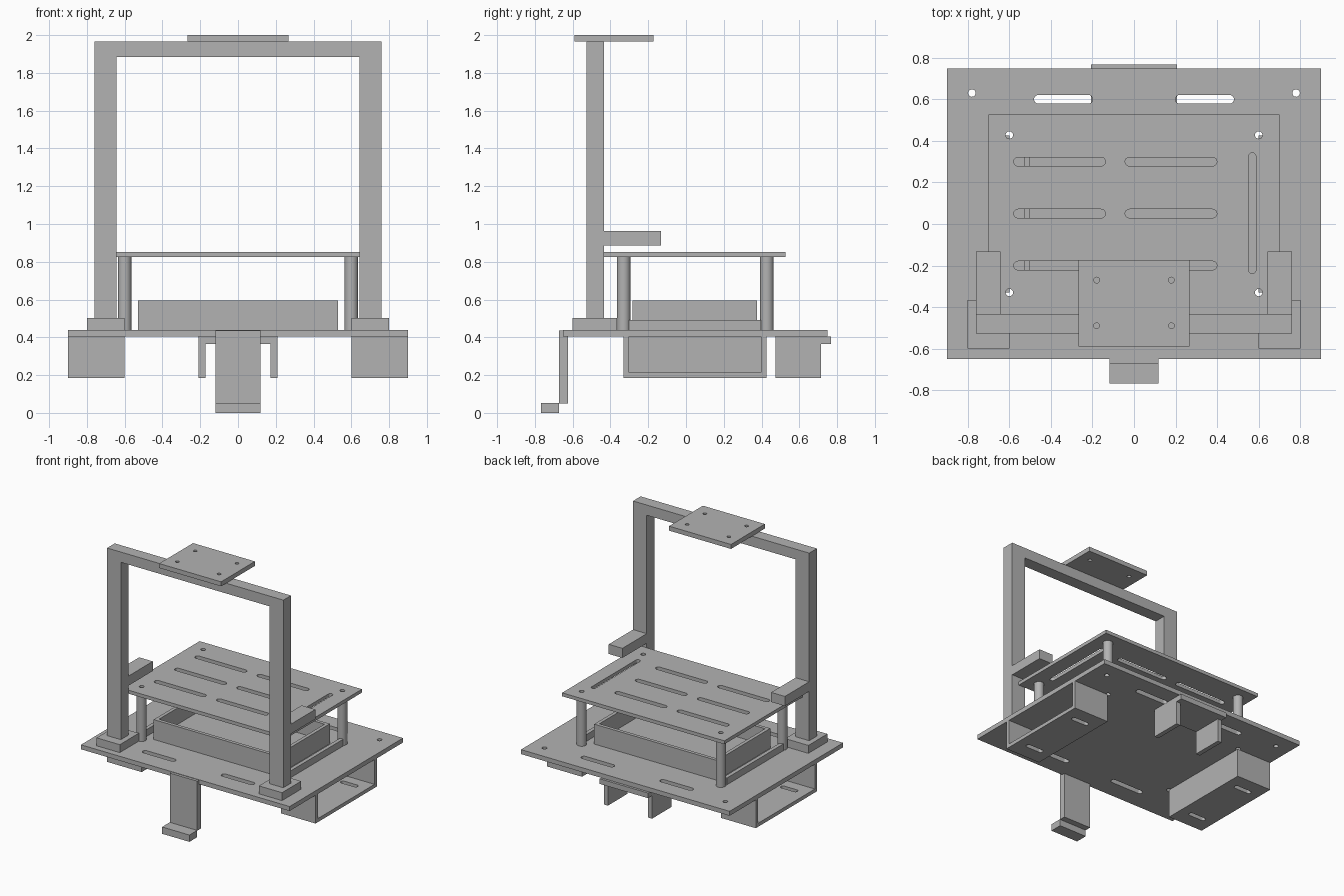
import bpy, bmesh
from math import pi, sin, cos
from mathutils import Matrix, Vector

cube = bpy.data.objects.get("Cube")
if cube:
    bpy.data.objects.remove(cube, do_unlink=True)

grey = bpy.data.materials.new("matte_grey")
grey.use_nodes = True
grey.diffuse_color = (0.45, 0.45, 0.45, 1)
grey.node_tree.nodes["Principled BSDF"].inputs["Base Color"].default_value = grey.diffuse_color


def finish(name, bm):
    bmesh.ops.remove_doubles(bm, verts=bm.verts, dist=0.0001)
    bmesh.ops.recalc_face_normals(bm, faces=bm.faces)
    mesh = bpy.data.meshes.new(name)
    bm.to_mesh(mesh)
    bm.free()
    mesh.materials.clear()
    mesh.materials.append(grey)
    obj = bpy.data.objects.new(name, mesh)
    bpy.context.collection.objects.link(obj)
    return obj


def box(name, x, y, z):
    bm = bmesh.new()
    size = Vector((x[1] - x[0], y[1] - y[0], z[1] - z[0]))
    mid = Vector((sum(x), sum(y), sum(z))) / 2
    bmesh.ops.create_cube(bm, size=1)
    bmesh.ops.scale(bm, vec=size, verts=bm.verts)
    bmesh.ops.translate(bm, vec=mid, verts=bm.verts)
    return finish(name, bm)


def rect(x, y):
    return [(x[0], y[0]), (x[1], y[0]), (x[1], y[1]), (x[0], y[1])]


def slot(cx, cy, length, radius, along_y=False):
    # rounded slot outline; a length of 0 gives a round hole
    pts = []
    for side, start in ((1, -pi / 2), (-1, pi / 2)):
        for i in range(9 if length else 8):
            a = start + pi * i / 8
            p = (side * length / 2 + radius * cos(a), radius * sin(a))
            pts.append((cx - p[1], cy + p[0]) if along_y else (cx + p[0], cy + p[1]))
    return pts


def plate(name, outline, holes, z, turn=None):
    # flat outline with holes, given thickness
    curve = bpy.data.curves.new(name, "CURVE")
    curve.dimensions = "2D"
    curve.fill_mode = "BOTH"
    curve.extrude = (z[1] - z[0]) / 2
    for pts in [outline] + holes:
        s = curve.splines.new("POLY")
        s.points.add(len(pts) - 1)
        for point, (px, py) in zip(s.points, pts):
            point.co = (px, py, 0, 1)
        s.use_cyclic_u = True
    temp = bpy.data.objects.new(name + "_outline", curve)
    bpy.context.collection.objects.link(temp)
    graph = bpy.context.evaluated_depsgraph_get()
    mesh = bpy.data.meshes.new_from_object(temp.evaluated_get(graph))
    bm = bmesh.new()
    bm.from_mesh(mesh)
    bpy.data.objects.remove(temp, do_unlink=True)
    bpy.data.meshes.remove(mesh)
    for face in bm.faces:
        face.smooth = False
    bmesh.ops.translate(bm, verts=bm.verts, vec=(0, 0, sum(z) / 2))
    if turn:
        bmesh.ops.transform(bm, matrix=turn, verts=bm.verts)
    return finish(name, bm)


def smooth(obj):
    bpy.ops.object.select_all(action="DESELECT")
    obj.select_set(True)
    bpy.context.view_layer.objects.active = obj
    bpy.ops.object.shade_smooth_by_angle()


SIDES = ((-1, "right"), (1, "left"))
posts = [(x, y) for x in (-0.6, 0.6) for y in (-0.33, 0.428)]
post_holes = [slot(x, y, 0, 0.018) for x, y in posts]

# base plate with slots and corner holes
base_holes = [slot(s * 0.34, y, 0.24, 0.021) for s in (-1, 1) for y in (-0.485, 0.6)]
base_holes += [slot(s * 0.78, 0.63, 0, 0.018) for s in (-1, 1)]
plate("base_plate", rect((-0.9, 0.9), (-0.65, 0.748)), base_holes + post_holes, (0.405, 0.44))

# upper shelf on hollow standoffs
shelf_holes = [slot(x, y, 0.4, 0.021) for x in (-0.358, 0.178) for y in (-0.2, 0.05, 0.3)]
shelf_holes.append(slot(0.569, 0.052, 0.545, 0.018, True))
plate("upper_shelf", rect((-0.7, 0.7), (-0.433, 0.527)), shelf_holes + post_holes, (0.825, 0.852))
for i, (x, y) in enumerate(posts):
    smooth(plate(f"standoff_{i + 1}", slot(x, y, 0, 0.036), [slot(x, y, 0, 0.018)], (0.44, 0.825)))

# open tray on the base
plate("tray_wall", rect((-0.53, 0.53), (-0.282, 0.375)),
      [rect((-0.503, 0.503), (-0.255, 0.348))], (0.44, 0.595))
box("tray_floor", (-0.503, 0.503), (-0.255, 0.348), (0.44, 0.467))

# tall arch, drawn flat then stood upright
arch = [(-0.76, 0.44), (-0.642, 0.44), (-0.642, 1.885), (0.642, 1.885),
        (0.642, 0.44), (0.76, 0.44), (0.76, 1.965), (-0.76, 1.965)]
plate("arch", arch, [], (0.433, 0.527), Matrix.Rotation(pi / 2, 4, "X"))

# top mounting plate
plate("mounting_plate", rect((-0.267, 0.267), (-0.59, -0.173)),
      [slot(s * 0.18, y, 0, 0.014) for s in (-1, 1) for y in (-0.27, -0.49)], (1.965, 2.0))

# mirrored parts
for s, side in SIDES:
    def span(a, b):
        return tuple(sorted((s * a, s * b)))
    box(side + "_arch_foot", span(0.6, 0.8), (-0.6, -0.365), (0.44, 0.502))
    box(side + "_arch_arm", span(0.642, 0.76), (-0.433, -0.133), (0.887, 0.962))
    box(side + "_side_strip", span(0.6, 0.63), (-0.302, 0.397), (0.44, 0.493))
    # under-slung housing, open outward
    box(side + "_housing_inner_wall", span(0.6, 0.63), (-0.33, 0.425), (0.185, 0.405))
    for end, y in (("front", (-0.33, -0.302)), ("back", (0.397, 0.425))):
        box(f"{side}_housing_{end}_wall", span(0.63, 0.9), y, (0.185, 0.405))
    plate(side + "_housing_floor", rect(span(0.63, 0.9), (-0.302, 0.397)),
          [slot(s * 0.75, y, 0.11, 0.018) for y in (-0.2, 0.3)], (0.185, 0.213))
    box(side + "_bracket_leg", span(0.173, 0.208), (0.475, 0.715), (0.185, 0.365))

# rear bracket top
box("rear_bracket_plate", (-0.208, 0.208), (0.475, 0.767), (0.365, 0.405))

# front hook
box("hook_stem", (-0.118, 0.118), (-0.672, -0.625), (0.05, 0.437))
box("hook_toe", (-0.118, 0.118), (-0.767, -0.672), (0.0, 0.053))
